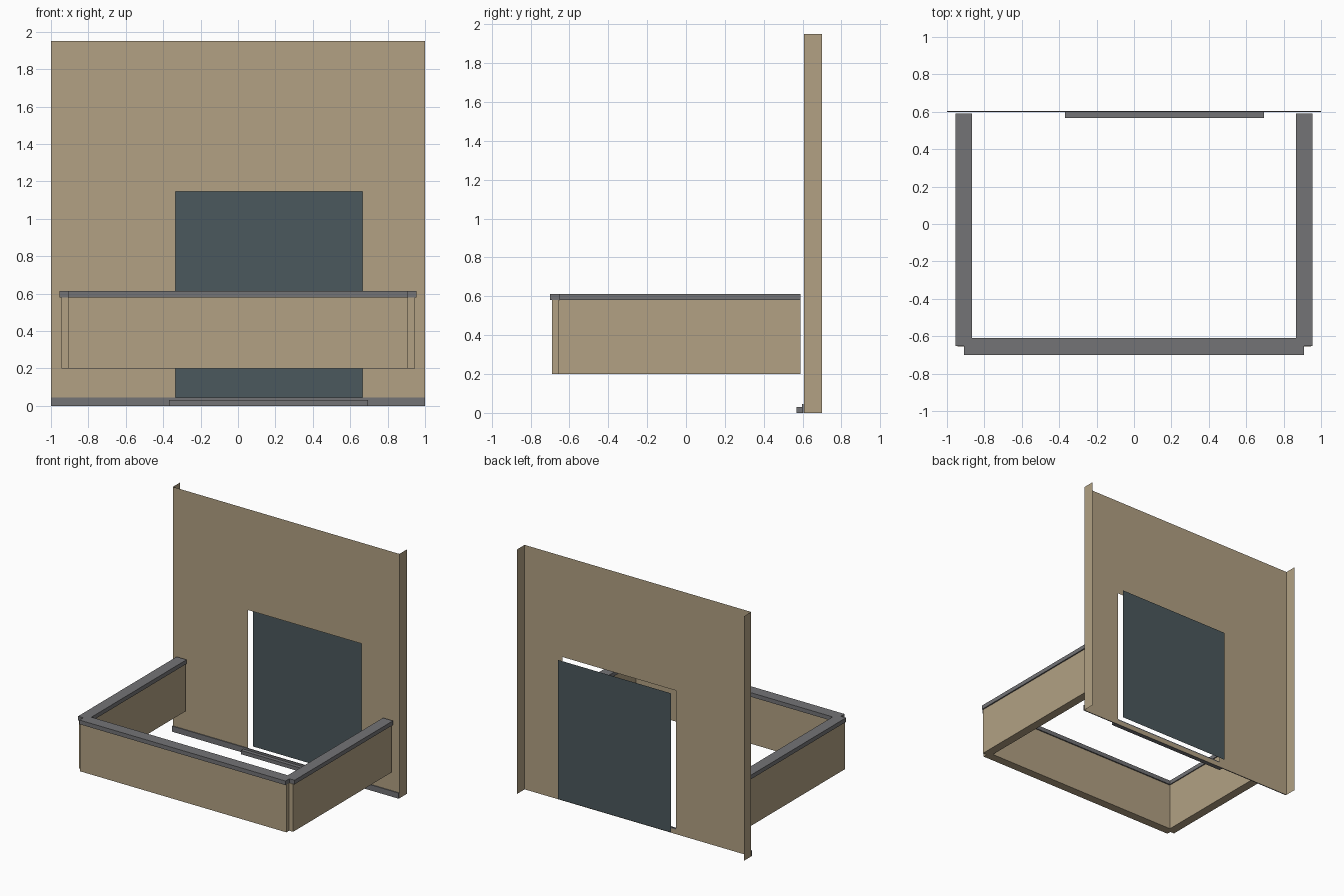
import bpy
import bmesh

cube = bpy.data.objects.get("Cube")
if cube:
    bpy.data.objects.remove(cube, do_unlink=True)


def material(name, colour):
    mat = bpy.data.materials.new(name)
    mat.use_nodes = True
    mat.diffuse_color = (*colour, 1)
    mat.node_tree.nodes["Principled BSDF"].inputs["Base Color"].default_value = (*colour, 1)
    return mat


render = material("tan render", (0.445, 0.356, 0.227))
stone = material("grey stone", (0.172, 0.172, 0.18))
glass = material("dark glass", (0.07, 0.098, 0.109))


def finish(name, bm, mat):
    mesh = bpy.data.meshes.new(name)
    bm.to_mesh(mesh)
    bm.free()
    mesh.materials.append(mat)
    obj = bpy.data.objects.new(name, mesh)
    bpy.context.collection.objects.link(obj)
    return obj


def prism(name, outline, z0, z1, mat):
    """Extrude a plan outline from z0 to z1."""
    bm = bmesh.new()
    face = bm.faces.new([bm.verts.new((x, y, z0)) for x, y in outline])
    grown = bmesh.ops.extrude_face_region(bm, geom=[face])["geom"]
    top = [v for v in grown if isinstance(v, bmesh.types.BMVert)]
    bmesh.ops.translate(bm, verts=top, vec=(0, 0, z1 - z0))
    bmesh.ops.recalc_face_normals(bm, faces=bm.faces)
    return finish(name, bm, mat)


def box(name, x0, x1, y0, y1, z0, z1, mat):
    return prism(name, [(x0, y0), (x1, y0), (x1, y1), (x0, y1)], z0, z1, mat)


def u_outline(side, front, notch_x, notch_y, inner_x, inner_y, back):
    """U-shaped plan with notched front corners, mirrored about x = 0."""
    half = [(inner_x, inner_y), (inner_x, back), (side, back),
            (side, notch_y), (notch_x, notch_y), (notch_x, front)]
    return half + [(-x, y) for x, y in reversed(half)]


# Facade sheet with a door opening and folded side returns
wall_y, back_y = 0.606, 0.70
xs = [-1, -0.335, 0.665, 1]
zs = [0, 0.035, 1.145, 1.95]
bm = bmesh.new()
grid = [[bm.verts.new((x, wall_y, z)) for z in zs] for x in xs]
for i in range(3):
    for j in range(3):
        if (i, j) != (1, 1):
            bm.faces.new([grid[i][j], grid[i + 1][j], grid[i + 1][j + 1], grid[i][j + 1]])
for column in (grid[0], grid[-1]):
    rear = [bm.verts.new((v.co.x, back_y, v.co.z)) for v in column]
    for j in range(3):
        bm.faces.new([column[j], rear[j], rear[j + 1], column[j + 1]])
bmesh.ops.recalc_face_normals(bm, faces=bm.faces)
finish("facade_wall", bm, render)

# Glass set back behind the opening
bm = bmesh.new()
corners = [(xs[1], zs[1]), (xs[2], zs[1]), (xs[2], zs[2]), (xs[1], zs[2])]
bm.faces.new([bm.verts.new((x, 0.665, z)) for x, z in corners])
finish("door_glass", bm, glass)

# Skirting and door sill
box("skirting", -1, 1, 0.598, 0.605, 0, 0.045, stone)
box("door_sill", -0.37, 0.695, 0.568, 0.598, 0, 0.03, stone)

# Balcony parapet and its coping
prism("balcony_parapet",
      u_outline(0.945, -0.69, 0.91, -0.655, 0.875, -0.62, 0.588), 0.2, 0.58, render)
prism("balcony_coping",
      u_outline(0.955, -0.70, 0.91, -0.652, 0.867, -0.61, 0.59), 0.58, 0.613, stone)
